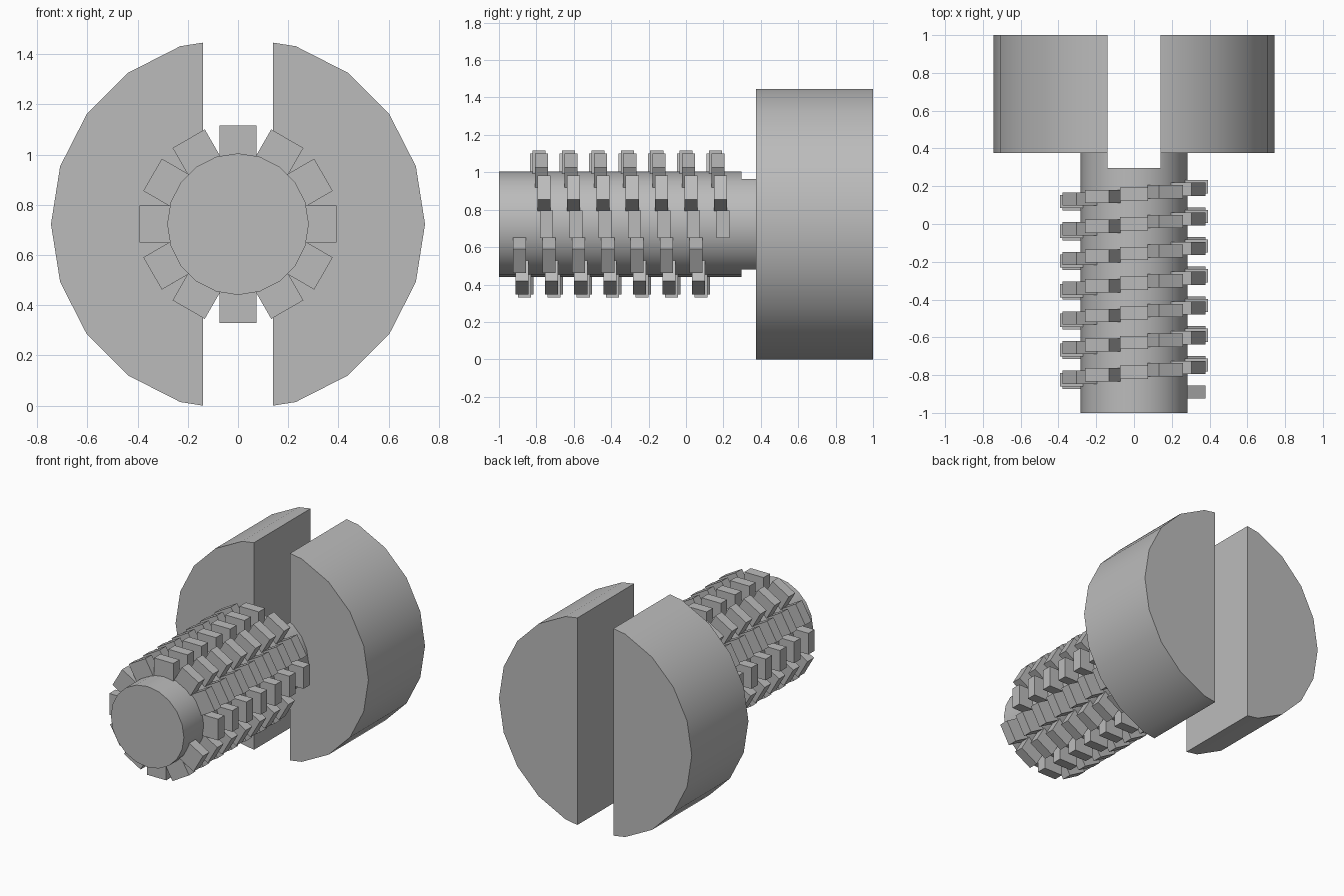
import bpy, bmesh
from math import cos, sin, radians
from mathutils import Matrix, Vector

if "Cube" in bpy.data.objects:
    bpy.data.objects.remove(bpy.data.objects["Cube"])

AXIS_Z = 0.723       # height of the screw axis
HEAD_R, SHANK_R = 0.745, 0.282
SLOT = 0.139         # half width of the slot
STEP = 18            # degrees per facet, 20 sides

steel = bpy.data.materials.new("steel_grey")
steel.use_nodes = True
GREY = (0.5, 0.5, 0.5, 1)
steel.diffuse_color = GREY
steel.node_tree.nodes["Principled BSDF"].inputs["Base Color"].default_value = GREY


def finish(name, bm, smooth=True):
    bmesh.ops.recalc_face_normals(bm, faces=bm.faces)
    mesh = bpy.data.meshes.new(name)
    bm.to_mesh(mesh)
    bm.free()
    mesh.materials.append(steel)
    obj = bpy.data.objects.new(name, mesh)
    bpy.context.collection.objects.link(obj)
    if smooth:
        bpy.ops.object.select_all(action="DESELECT")
        obj.select_set(True)
        bpy.context.view_layer.objects.active = obj
        bpy.ops.object.shade_smooth_by_angle(angle=radians(30))
    return obj


def extrude(name, profile, y0, y1):
    """Extrude an (x, z) outline around the screw axis from y0 to y1."""
    bm = bmesh.new()
    face = bm.faces.new([bm.verts.new((x, y0, z + AXIS_Z)) for x, z in profile])
    new = bmesh.ops.extrude_face_region(bm, geom=[face], use_keep_orig=True)["geom"]
    bmesh.ops.translate(bm, vec=(0, y1 - y0, 0),
                        verts=[v for v in new if isinstance(v, bmesh.types.BMVert)])
    return finish(name, bm)


def ring(radius):
    return [(radius * cos(radians(a)), radius * sin(radians(a)))
            for a in range(-180, 180, STEP)]


def slotted_half(radius):
    """Part of the facetted circle that lies beyond the slot wall on +x."""
    pts, out = ring(radius), []
    for (ax, az), (bx, bz) in zip(pts, pts[1:] + pts[:1]):
        if ax > SLOT:
            out.append((ax, az))
        if (ax > SLOT) != (bx > SLOT):
            t = (SLOT - ax) / (bx - ax)
            out.append((SLOT, az + t * (bz - az)))
    return out


# Shank, with two prongs beside the slot where it joins the head
extrude("shank", ring(SHANK_R), -1, 0.297)
prongs = extrude("shank_prongs", slotted_half(SHANK_R), 0.297, 0.375)
head = extrude("slotted_head", slotted_half(HEAD_R), 0.375, 1)
for obj in (prongs, head):
    obj.modifiers.new("Mirror", "MIRROR")

# Thread: blocks stepping round the shank in a helix, twelve per turn
bm = bmesh.new()
INNER, OUTER = 0.25, 0.393
for k in range(7 * 12):
    angle = radians(-30 - 30 * k)
    place = (Matrix.Translation((0, -0.89 + k * 0.0131, AXIS_Z))
             @ Matrix.Rotation(-angle, 4, "Y")
             @ Matrix.Translation(((INNER + OUTER) / 2, 0, 0))
             @ Matrix.Diagonal((OUTER - INNER, 0.07, 0.148, 1)))
    bmesh.ops.create_cube(bm, size=1, matrix=place)
finish("thread_blocks", bm, smooth=False)
